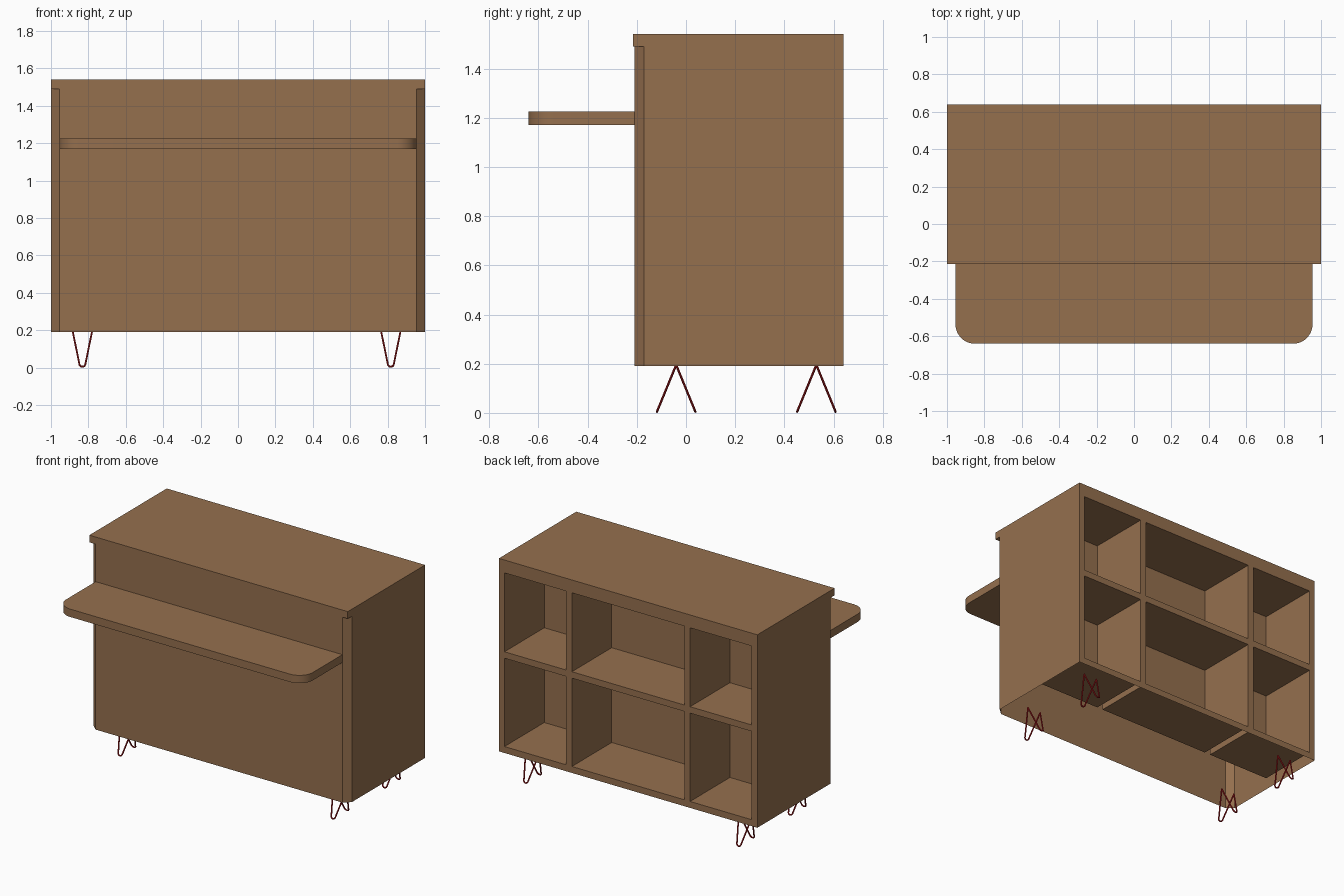
import bpy, bmesh, math
from mathutils import Vector

if "Cube" in bpy.data.objects:
    bpy.data.objects.remove(bpy.data.objects["Cube"])


def material(name, rgb):
    m = bpy.data.materials.new(name)
    m.diffuse_color = (*rgb, 1)
    m.use_nodes = True
    m.node_tree.nodes["Principled BSDF"].inputs["Base Color"].default_value = m.diffuse_color
    return m


wood = material("walnut wood", (0.30, 0.16, 0.076))
red = material("red metal", (0.38, 0.01, 0.012))


def add_object(name, bm, mat):
    me = bpy.data.meshes.new(name)
    bm.to_mesh(me)
    bm.free()
    me.materials.append(mat)
    ob = bpy.data.objects.new(name, me)
    bpy.context.collection.objects.link(ob)
    return ob


def face(bm, pts, facing):
    """Add a polygon whose normal points along 'facing'."""
    f = bm.faces.new([bm.verts.new(p) for p in pts])
    f.normal_update()
    if f.normal.dot(Vector(facing)) < 0:
        f.normal_flip()


# Main dimensions
BOT, LID, TOP = 0.19, 1.49, 1.54
BACK, SIDE_Y, PANEL, FRONT = 0.64, -0.17, -0.21, -0.215
PX = 0.955
POCKET = 0.20

# Cabinet: thin shell, open underneath, with a lid overhanging the front
bm = bmesh.new()
face(bm, [(-1, FRONT, TOP), (1, FRONT, TOP), (1, BACK, TOP), (-1, BACK, TOP)], (0, 0, 1))
face(bm, [(-1, FRONT, LID), (1, FRONT, LID), (1, FRONT, TOP), (-1, FRONT, TOP)], (0, -1, 0))
face(bm, [(-PX, PANEL, BOT), (PX, PANEL, BOT), (PX, PANEL, LID), (-PX, PANEL, LID)], (0, -1, 0))
face(bm, [(-1, FRONT, LID), (1, FRONT, LID), (1, SIDE_Y, LID), (PX, PANEL, LID),
          (-PX, PANEL, LID), (-1, SIDE_Y, LID)], (0, 0, -1))
for s in (-1, 1):
    face(bm, [(s, y, z) for y, z in ((SIDE_Y, BOT), (BACK, BOT), (BACK, TOP), (FRONT, TOP),
                                     (FRONT, LID), (SIDE_Y, LID))], (s, 0, 0))
    # slanted front corner
    face(bm, [(s, SIDE_Y, BOT), (s * PX, PANEL, BOT), (s * PX, PANEL, LID), (s, SIDE_Y, LID)], (s, -1, 0))

# Back frame with six shelf compartments sunk into it
xs = [-1, -0.957, -0.48, -0.435, 0.435, 0.48, 0.957, 1]
zs = [BOT, 0.235, 0.853, 0.898, 1.45, TOP]
for i in range(len(xs) - 1):
    for j in range(len(zs) - 1):
        x0, x1, z0, z1 = xs[i], xs[i + 1], zs[j], zs[j + 1]
        rim = [(x0, z0), (x1, z0), (x1, z1), (x0, z1)]
        hole = i % 2 == 1 and j % 2 == 1
        y = POCKET if hole else BACK
        face(bm, [(x, y, z) for x, z in rim], (0, 1, 0))
        if hole:
            cx, cz = (x0 + x1) / 2, (z0 + z1) / 2
            for k in range(4):
                (ax, az), (bx, bz) = rim[k], rim[(k + 1) % 4]
                face(bm, [(ax, BACK, az), (bx, BACK, bz), (bx, POCKET, bz), (ax, POCKET, az)],
                     (cx - (ax + bx) / 2, 0, cz - (az + bz) / 2))
bmesh.ops.remove_doubles(bm, verts=bm.verts, dist=1e-4)
add_object("cabinet", bm, wood)

# Front counter shelf with rounded outer corners
R = 0.105
outline = [(-PX, PANEL)]
for cx, start in ((-PX + R, 180), (PX - R, 270)):
    for k in range(13):
        a = math.radians(start + 90 * k / 12)
        outline.append((cx + R * math.cos(a), -0.64 + R + R * math.sin(a)))
outline.append((PX, PANEL))
bm = bmesh.new()
f = bm.faces.new([bm.verts.new((x, y, 1.17)) for x, y in outline])
ext = bmesh.ops.extrude_face_region(bm, geom=[f], use_keep_orig=True)
bmesh.ops.translate(bm, vec=(0, 0, 0.055), verts=[v for v in ext["geom"] if isinstance(v, bmesh.types.BMVert)])
bmesh.ops.recalc_face_normals(bm, faces=bm.faces)
shelf = add_object("counter_shelf", bm, wood)

# Hairpin legs: two bent rods leaning apart from a shared top
ROD = 0.005
profile = [(-0.052, 0.195), (-0.017, 0.024)]
for k in range(1, 8):
    a = math.pi + math.pi * k / 8
    profile.append((0.017 * math.cos(a), 0.022 + 0.017 * math.sin(a)))
profile += [(0.017, 0.024), (0.052, 0.195)]
legs = []
for yname, ly in (("front", -0.04), ("back", 0.53)):
    for xname, lx in (("left", -0.832), ("right", 0.817)):
        cu = bpy.data.curves.new(f"{yname}_{xname}_leg", "CURVE")
        cu.dimensions = "3D"
        cu.bevel_depth = ROD
        cu.bevel_resolution = 2
        cu.use_fill_caps = True
        for lean in (-1, 1):
            sp = cu.splines.new("POLY")
            sp.points.add(len(profile) - 1)
            for p, (x, z) in zip(sp.points, profile):
                p.co = (lx + x, ly + lean * 0.078 * (0.195 - z) / 0.19, z, 1)
        cu.materials.append(red)
        ob = bpy.data.objects.new(cu.name, cu)
        bpy.context.collection.objects.link(ob)
        legs.append(ob)

# Turn the legs into meshes and smooth the round parts
bpy.ops.object.select_all(action="DESELECT")
for ob in legs:
    ob.select_set(True)
bpy.context.view_layer.objects.active = legs[0]
bpy.ops.object.convert(target="MESH")
shelf.select_set(True)
bpy.context.view_layer.objects.active = shelf
bpy.ops.object.shade_smooth_by_angle(angle=math.radians(40))
